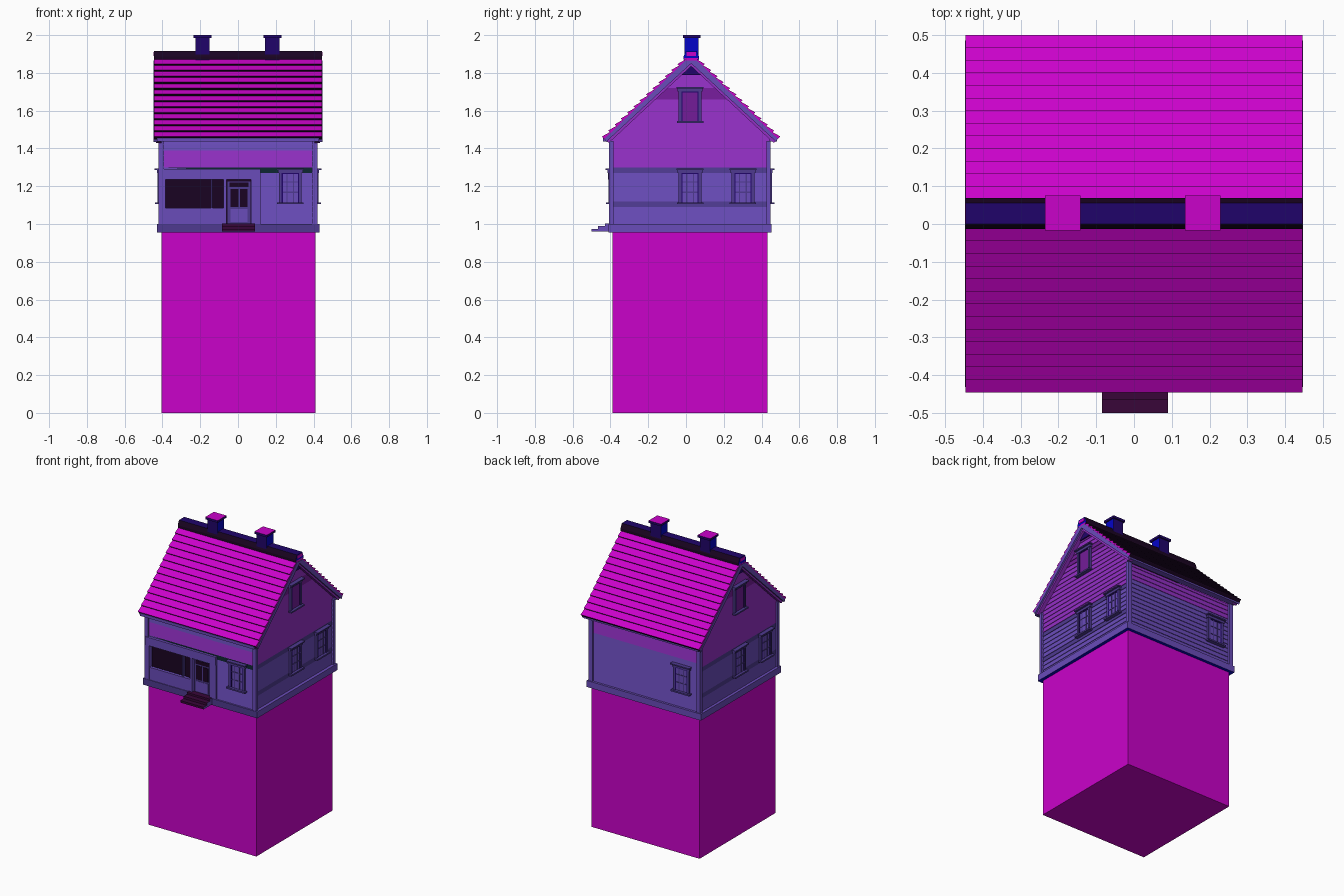
import bpy, bmesh
from math import pi
from mathutils import Matrix

old = bpy.data.objects.get("Cube")
if old:
    bpy.data.objects.remove(old, do_unlink=True)

PALETTE = {
    "magenta": (202, 2, 202), "violet": (147, 47, 197), "dark_violet": (115, 28, 152),
    "slate": (106, 76, 186), "dark_slate": (78, 58, 144), "indigo": (32, 4, 106),
    "blue": (4, 4, 200), "near_black": (26, 4, 34), "dark_teal": (12, 36, 46),
    "plum": (56, 6, 56),
}
NAMES = list(PALETTE)
MATS = []
for name, rgb in PALETTE.items():
    color = [((c / 255 + 0.055) / 1.055) ** 2.4 if c > 10 else c / 3295 for c in rgb] + [1]
    mat = bpy.data.materials.new(name)
    mat.use_nodes = True
    mat.diffuse_color = color
    mat.node_tree.nodes["Principled BSDF"].inputs["Base Color"].default_value = color
    MATS.append(mat)

YC = 0.0215          # depth centre of the walls
FRONT, SIDE = 0.42, 0.413


def wall_frame(angle):
    """Local frame whose -y is the outward direction of a wall."""
    return Matrix.Translation((0, YC, 0)) @ Matrix.Rotation(angle, 4, "Z")


def finish(name, bm, matrix=Matrix()):
    mesh = bpy.data.meshes.new(name)
    bm.to_mesh(mesh)
    bm.free()
    for mat in MATS:
        mesh.materials.append(mat)
    mesh.transform(matrix)
    obj = bpy.data.objects.new(name, mesh)
    bpy.context.collection.objects.link(obj)


def boxes(name, items, matrix=Matrix(), rule=None):
    """Boxes as (colour, x0, x1, y0, y1, z0, z1) joined in one part."""
    bm = bmesh.new()
    for color, x0, x1, y0, y1, z0, z1 in items:
        m = Matrix.Translation(((x0 + x1) / 2, (y0 + y1) / 2, (z0 + z1) / 2))
        m = m @ Matrix.Diagonal((x1 - x0, y1 - y0, z1 - z0, 1))
        verts = bmesh.ops.create_cube(bm, size=1, matrix=m)["verts"]
        for f in {f for v in verts for f in v.link_faces}:
            f.normal_update()
            f.material_index = NAMES.index((rule and rule(f.normal)) or color)
    finish(name, bm, matrix)


def prism(name, profile, x0, x1, rule):
    """Profile in (y, z) extruded along x, coloured by face normal."""
    bm = bmesh.new()
    face = bm.faces.new([bm.verts.new((x0, y, z)) for y, z in profile])
    new = bmesh.ops.extrude_face_region(bm, geom=[face])["geom"]
    bmesh.ops.translate(bm, vec=(x1 - x0, 0, 0),
                        verts=[v for v in new if isinstance(v, bmesh.types.BMVert)])
    bmesh.ops.recalc_face_normals(bm, faces=bm.faces)
    for f in bm.faces:
        f.material_index = NAMES.index(rule(f.normal))
    finish(name, bm)


# Base block and foundation
boxes("base_block", [("magenta", -0.405, 0.41, -0.388, 0.432, 0, 0.96)])
boxes("foundation", [("slate", -0.43, 0.432, -0.41, 0.453, 0.956, 1.0)],
      rule=lambda n: "blue" if n.z < -0.5 else "dark_slate" if n.y < -0.5 else None)

# Wall core, leaving a recess for the porch
boxes("wall_core", [
    ("slate", -0.405, 0.405, -0.33, 0.432, 0.99, 1.44),
    ("slate", 0.11, 0.405, -0.395, -0.33, 0.99, 1.44),
    ("slate", -0.405, 0.11, -0.395, -0.33, 1.24, 1.44),
    ("slate", -0.405, -0.385, -0.395, -0.33, 0.99, 1.24)])


# Clapboard siding
def gable_half(z):
    return min(0.42, (1.86 - z) / 0.92)


def siding(name, angle, dist, top, span, color_at, pitch=0.03):
    bm = bmesh.new()
    z = 1.0
    while z < top - 0.005:
        z1 = min(z + pitch, top)
        (a0, b0), (a1, b1) = span(z), span(z1)
        lip = -dist - 0.004
        pts = [(a0, -dist, z), (b0, -dist, z), (b0, lip, z),
               (a0, lip, z), (b1, -dist, z1), (a1, -dist, z1)]
        v = [bm.verts.new(p) for p in pts]
        for ids in ((3, 2, 4, 5), (0, 1, 2, 3), (0, 3, 5), (1, 4, 2), (0, 5, 4, 1)):
            bm.faces.new([v[i] for i in ids]).material_index = NAMES.index(color_at((z + z1) / 2))
        z = z1
    bmesh.ops.recalc_face_normals(bm, faces=bm.faces)
    finish(name, bm, wall_frame(angle))


def gable_color(z):
    if 1.66 < z < 1.72:
        return "dark_violet"
    if 1.08 < z < 1.11 or 1.26 < z < 1.29:
        return "dark_slate"
    return "violet" if z > 1.29 else "slate"


def front_color(z):
    return "dark_teal" if 1.26 < z < 1.29 else "slate" if z < 1.29 or z > 1.4 else "violet"


for label, angle in (("right", pi / 2), ("left", -pi / 2)):
    siding(label + "_gable_siding", angle, SIDE - 0.006, 1.86,
           lambda z: (-gable_half(z), gable_half(z)), gable_color)
siding("front_siding", 0, FRONT - 0.003, 1.44,
       lambda z: (0.11 if z < 1.289 else -0.405, 0.405), front_color)
siding("back_siding", pi, FRONT - 0.008, 1.44, lambda z: (-0.405, 0.405),
       lambda z: "violet" if z > 1.33 else "slate")

# Corner boards
for sx in (-1, 1):
    for y, label in ((-0.395, "front"), (0.438, "back")):
        x = sx * 0.407
        boxes(label + "_corner_board", [("slate", x - 0.014, x + 0.014, y - 0.012, y + 0.01, 1.0, 1.44)])


# Windows
def window(name, angle, dist, u, z0, z1, glass, cols=2):
    w, f, y = 0.053, 0.014, -dist
    items = [("dark_slate", u - 0.066, u + 0.066, y - 0.016, y, z1 - 0.024, z1 - 0.008),
             ("dark_slate", u - 0.072, u + 0.072, y - 0.028, y, z1 - 0.008, z1),
             ("dark_slate", u - 0.07, u + 0.07, y - 0.026, y, z0, z0 + 0.01),
             (glass, u - w, u + w, y - 0.007, y, z0 + 0.01, z1 - 0.02)]
    for s in (-1, 1):
        a, b = u + s * w, u + s * (w - 0.01)
        items.append(("dark_slate", a - f / 2, a + f / 2, y - 0.013, y, z0 + 0.01, z1 - 0.02))
        items.append(("indigo", b - 0.003, b + 0.003, y - 0.01, y, z0 + 0.01, z1 - 0.02))
    items.append(("indigo", u - w, u + w, y - 0.01, y, z1 - 0.03, z1 - 0.024))
    for k in range(1, cols + 1):
        a = u - w + 2 * w * k / (cols + 1)
        items.append(("dark_slate", a - 0.003, a + 0.003, y - 0.01, y, z0 + 0.01, z1 - 0.02))
        b = z0 + 0.01 + (z1 - z0 - 0.03) * k / (cols + 1)
        items.append(("dark_slate", u - w, u + w, y - 0.01, y, b - 0.003, b + 0.003))
    boxes(name, items, wall_frame(angle))


window("front_window", 0, FRONT, 0.277, 1.105, 1.295, "slate")
window("back_window", pi, FRONT, 0.28, 1.105, 1.295, "slate")
for label, angle in (("right", pi / 2), ("left", -pi / 2)):
    for u in (0, 0.28):
        window(label + "_window", angle, SIDE, u, 1.105, 1.295, "slate")
    window(label + "_attic_window", angle, SIDE, 0, 1.535, 1.725, "dark_violet", 0)

# Porch: beam, posts, parapet, dark glazing and door
boxes("porch_front", [
    ("slate", -0.41, 0.12, -0.414, -0.385, 1.235, 1.29),
    ("slate", -0.41, -0.385, -0.408, -0.385, 1.0, 1.24),
    ("slate", -0.385, -0.075, -0.406, -0.385, 1.0, 1.085),
    ("slate", -0.078, -0.06, -0.408, -0.38, 1.0, 1.24),
    ("slate", 0.07, 0.12, -0.408, -0.335, 1.0, 1.24),
    ("dark_slate", -0.142, -0.134, -0.4, -0.38, 1.08, 1.24)])
boxes("porch_glazing", [("near_black", -0.385, -0.075, -0.375, -0.335, 1.0, 1.24)])
boxes("front_door", [
    ("near_black", -0.065, 0.075, -0.385, -0.34, 1.0, 1.24),
    ("dark_slate", -0.055, 0.065, -0.39, -0.385, 1.0, 1.225),
    ("near_black", -0.045, 0.055, -0.393, -0.39, 1.195, 1.22),
    ("near_black", -0.04, 0.002, -0.393, -0.39, 1.09, 1.185),
    ("near_black", 0.01, 0.05, -0.393, -0.39, 1.09, 1.185),
    ("slate", -0.04, 0.05, -0.393, -0.39, 1.01, 1.08)])
boxes("front_steps", [
    ("plum", -0.085, 0.09, -0.5, -0.4, 0.96, 0.974),
    ("plum", -0.085, 0.09, -0.465, -0.4, 0.974, 0.99),
    ("plum", -0.085, 0.09, -0.43, -0.38, 0.99, 1.003)],
    rule=lambda n: "slate" if abs(n.x) > 0.5 else None)

# Roof of overlapping tile courses, each with an undercut lower edge
RY = 0.0275
half = []
for j in range(14):
    d, z = 0.4725 - j * 0.0333, 1.463 + j * 0.032
    half += [(d - 0.0085, z - 0.0085), (d, z)]
upper = [(RY + d, z) for d, z in half] + [(RY - d, z) for d, z in reversed(half)]
under = [(RY - 0.455, 1.446), (RY - 0.03, 1.856), (RY + 0.03, 1.856), (RY + 0.455, 1.446)]
prism("tiled_roof", upper + under, -0.445, 0.445,
      lambda n: "magenta" if abs(n.x) > 0.5 or n.z > 0.1 else "near_black")

# Barge boards with a violet inner trim, gable vents and eaves boards
board = [(RY - 0.458, 1.452), (RY - 0.03, 1.866), (RY + 0.03, 1.866), (RY + 0.458, 1.452),
         (RY + 0.45, 1.435), (RY, 1.85), (RY - 0.45, 1.435)]
trim = [(RY - 0.45, 1.438), (RY, 1.853), (RY + 0.45, 1.438),
        (RY + 0.435, 1.43), (RY, 1.835), (RY - 0.435, 1.43)]
for sx in (-1, 1):
    prism("barge_board", board, sx * 0.405, sx * 0.447, lambda n: "slate")
    prism("barge_trim", trim, sx * 0.405, sx * 0.435, lambda n: "violet")
    prism("gable_vent", [(RY - 0.05, 1.79), (RY + 0.05, 1.79), (RY, 1.838)],
          sx * 0.40, sx * 0.42, lambda n: "indigo")
for y in (-0.42, 0.463):
    boxes("eaves_board", [("slate", -0.43, 0.43, y - 0.02, y + 0.02, 1.436, 1.455)])

# Ridge cap with small end plates, and chimneys
prism("ridge_cap", [(-0.013, 1.87), (-0.013, 1.887), (0, 1.917), (0.056, 1.917),
                    (0.069, 1.887), (0.069, 1.87)], -0.445, 0.445,
      lambda n: "blue" if abs(n.x) > 0.5 else "indigo" if n.z > 0.9 else "near_black")
for x in (-0.445, 0.445):
    boxes("ridge_end_plate", [("magenta", x - 0.002, x + 0.002, 0.002, 0.054, 1.89, 1.91)])
for x in (-0.188, 0.182):
    boxes("chimney", [("indigo", x - 0.038, x + 0.038, -0.008, 0.066, 1.86, 1.985)],
          rule=lambda n: "blue" if abs(n.x) > 0.5 else None)
    boxes("chimney_cap", [("indigo", x - 0.047, x + 0.047, -0.017, 0.076, 1.985, 2.0)],
          rule=lambda n: "magenta" if n.z > 0.5 else None)
